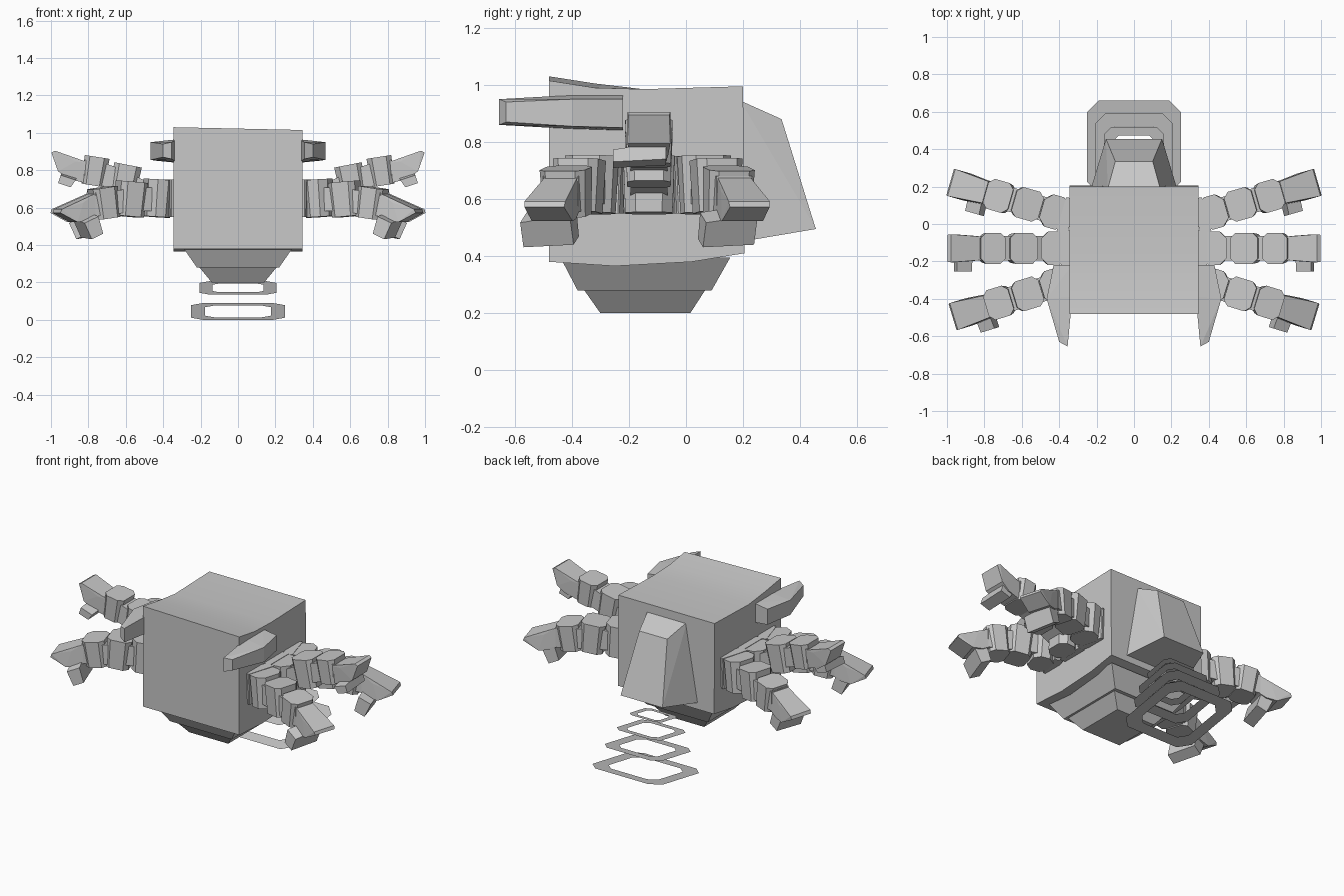
import bpy, bmesh
from math import sin, cos, radians
from mathutils import Vector

cube = bpy.data.objects.get("Cube")
if cube:
    bpy.data.objects.remove(cube, do_unlink=True)

grey = bpy.data.materials.new("plain_grey")
grey.use_nodes = True
grey.diffuse_color = (0.58, 0.58, 0.58, 1)
grey.node_tree.nodes["Principled BSDF"].inputs["Base Color"].default_value = (0.58, 0.58, 0.58, 1)


def finish(name, bm):
    mesh = bpy.data.meshes.new(name)
    bm.to_mesh(mesh)
    bm.free()
    mesh.materials.append(grey)
    obj = bpy.data.objects.new(name, mesh)
    bpy.context.collection.objects.link(obj)
    return obj


def hull(name, points):
    """Flat-faced convex block around a handful of corner points."""
    bm = bmesh.new()
    for p in points:
        bm.verts.new(p)
    bmesh.ops.convex_hull(bm, input=bm.verts)
    loose = [v for v in bm.verts if not v.link_faces]
    bmesh.ops.delete(bm, geom=loose, context='VERTS')
    bmesh.ops.dissolve_limit(bm, angle_limit=radians(2), verts=bm.verts, edges=bm.edges)
    bmesh.ops.recalc_face_normals(bm, faces=bm.faces)
    return finish(name, bm)


def rect(hx, y0, y1, z):
    return [(x, y, z) for x in (-hx, hx) for y in (y0, y1)]


# Body: side profile extruded across x, with a softly sagging top
profile = [(-.48, 1.03), (-.32, 1.005), (-.15, .985), (.2, .995),
           (.205, .41), (.02, .38), (-.25, .365), (-.48, .38)]
bm = bmesh.new()
left = bm.faces.new([bm.verts.new((-.345, y, z)) for y, z in profile])
ext = bmesh.ops.extrude_face_region(bm, geom=[left])
moved = [g for g in ext["geom"] if isinstance(g, bmesh.types.BMVert)]
bmesh.ops.translate(bm, verts=moved, vec=(.69, 0, 0))
for v in moved:
    if v.co.z > .99 and v.co.y < 0:
        v.co.z -= .015
bmesh.ops.recalc_face_normals(bm, faces=bm.faces)
body = finish("body", bm)
bpy.ops.object.select_all(action='DESELECT')
body.select_set(True)
bpy.context.view_layer.objects.active = body
bpy.ops.object.shade_smooth_by_angle(angle=radians(30))

# Stepped underside
hull("belly_upper", rect(.3, -.44, .155, .395) + rect(.22, -.38, .09, .28))
hull("belly_lower", rect(.21, -.36, .07, .285) + rect(.14, -.3, .015, .2))

# Back pack
hull("back_pack", [(s * x, y, z) for s in (-1, 1) for x, y, z in
                   [(.14, .19, .945), (.1, .335, .88), (.15, .455, .495), (.23, .19, .45)]])


# Tilted exhaust rings: flat chamfered frames
def ring_outline(hx, hy, c):
    return [(hx, -hy + c), (hx, hy - c), (hx - c, hy), (c - hx, hy),
            (-hx, hy - c), (-hx, c - hy), (c - hx, -hy), (hx - c, -hy)]


def exhaust_ring(name, hx, hy, yc, zc, width):
    bm = bmesh.new()
    loops = []
    for inset in (0, width):
        pts = ring_outline(hx - inset, hy - inset, hx * .25 - inset * .2)
        loops.append([bm.verts.new((x, yc + y, zc + y * .18)) for x, y in pts])
    outer, inner = loops
    for i in range(8):
        j = (i + 1) % 8
        bm.faces.new((outer[i], outer[j], inner[j], inner[i]))
    finish(name, bm)


exhaust_ring("exhaust_ring_1", .252, .248, .412, .045, .075)
exhaust_ring("exhaust_ring_2", .205, .198, .392, .171, .068)
exhaust_ring("exhaust_ring_3", .16, .162, .357, .273, .047)
exhaust_ring("exhaust_ring_4", .115, .105, .335, .36, .035)

# Forward side horns: sections of (y, inner x, outer x, inner z range, outer z range)
horn = [(-.22, -.22, .33, .43, .84, .965, .85, .95),
        (-.39, -.4, .33, .467, .845, .965, .855, .95),
        (-.655, -.63, .355, .4, .86, .95, .87, .94)]
for side, s in (("left", 1), ("right", -1)):
    pts = []
    for yi, yo, xi, xo, a, b, c, d in horn:
        pts += [(s * xi, yi, a), (s * xi, yi, b), (s * xo, yo, c), (s * xo, yo, d)]
    hull("horn_" + side, pts)


# Legs: each part is shaped in its own pitched frame, then yawed and mirrored
def build_leg(label, s, base_y, yaw, parts, wrist, drop):
    ca, sa = cos(radians(yaw)), sin(radians(yaw))

    def place(u, z, pitch, pts):
        cp, sp = cos(radians(pitch)), sin(radians(pitch))
        out = []
        for a, b, c in pts:
            r = u + a * cp - c * sp
            out.append(Vector((s * (.36 + r * ca - b * sa),
                               base_y + r * sa + b * ca,
                               z + a * sp + c * cp)))
        return out

    def block(hl, hw, hh, cham):
        # plan octagon, slightly smaller below
        pts = []
        for c, k in ((hh, 1), (-hh, .92)):
            pts += [(a * k, b * k, c) for a, b in
                    [(p * hl, q * (hw - cham)) for p in (-1, 1) for q in (-1, 1)] +
                    [(p * (hl - cham), q * hw) for p in (-1, 1) for q in (-1, 1)]]
        return pts

    for name, u, z, pitch, hl, hw, hh, cham in parts:
        hull(f"{label}_{name}", place(u, z, pitch, block(hl, hw, hh, cham)))

    # joints between neighbouring segments
    stops = [(p[1], p[2]) for p in parts] + [wrist[:2]]
    for i in range(1, len(stops) - 1):
        pts = []
        for u, z in stops[i:i + 2]:
            pts += place(u, z, 0, [(0, b, c) for b in (-.065, .065) for c in (-.065, .06)])
        hull(f"{label}_joint_{i}", pts)

    # hand: wrist flaring to a slanted tip
    hand = [(a, b * w, c) for b in (-1, 1) for a, w, c in
            [(-.02, .06, .05), (-.02, .06, -.06), (.06, .068, .035), (.07, .068, -.065),
             (.185, .075, .055), (.2, .072, .04), (.135, .075, -.045)]]
    hull(f"{label}_hand", place(*wrist, hand))

    # broad thumb slung under the palm, reaching past its front side
    thumb = [(a, b, c) for b, c0, c1 in ((-.125, -.06, -drop), (.06, -.03, -drop + .01))
             for a, c in ((.03, c0), (.115, c0), (.045, c1), (.115, c1))]
    hull(f"{label}_thumb", place(*wrist, thumb))


shoulder = [("shoulder_plate", 0, .65, 0, .03, .095, .1, .005),
            ("shoulder", .075, .65, 4, .07, .09, .1, .04)]
raised = shoulder + [("upper_arm", .245, .74, 11, .075, .083, .09, .028),
                     ("forearm", .405, .795, 9, .067, .083, .077, .028)]
lowered = shoulder + [("upper_arm", .225, .645, 5, .075, .083, .093, .028),
                      ("forearm", .37, .625, -8, .07, .083, .083, .028)]
for side, s in (("left", 1), ("right", -1)):
    build_leg(f"front_leg_{side}", s, -.31, -17, lowered, (.44, .62, -25), .155)
    build_leg(f"middle_leg_{side}", s, -.13, 0, raised, (.46, .795, 18), .105)
    build_leg(f"rear_leg_{side}", s, .045, 16, lowered, (.45, .62, -25), .155)
